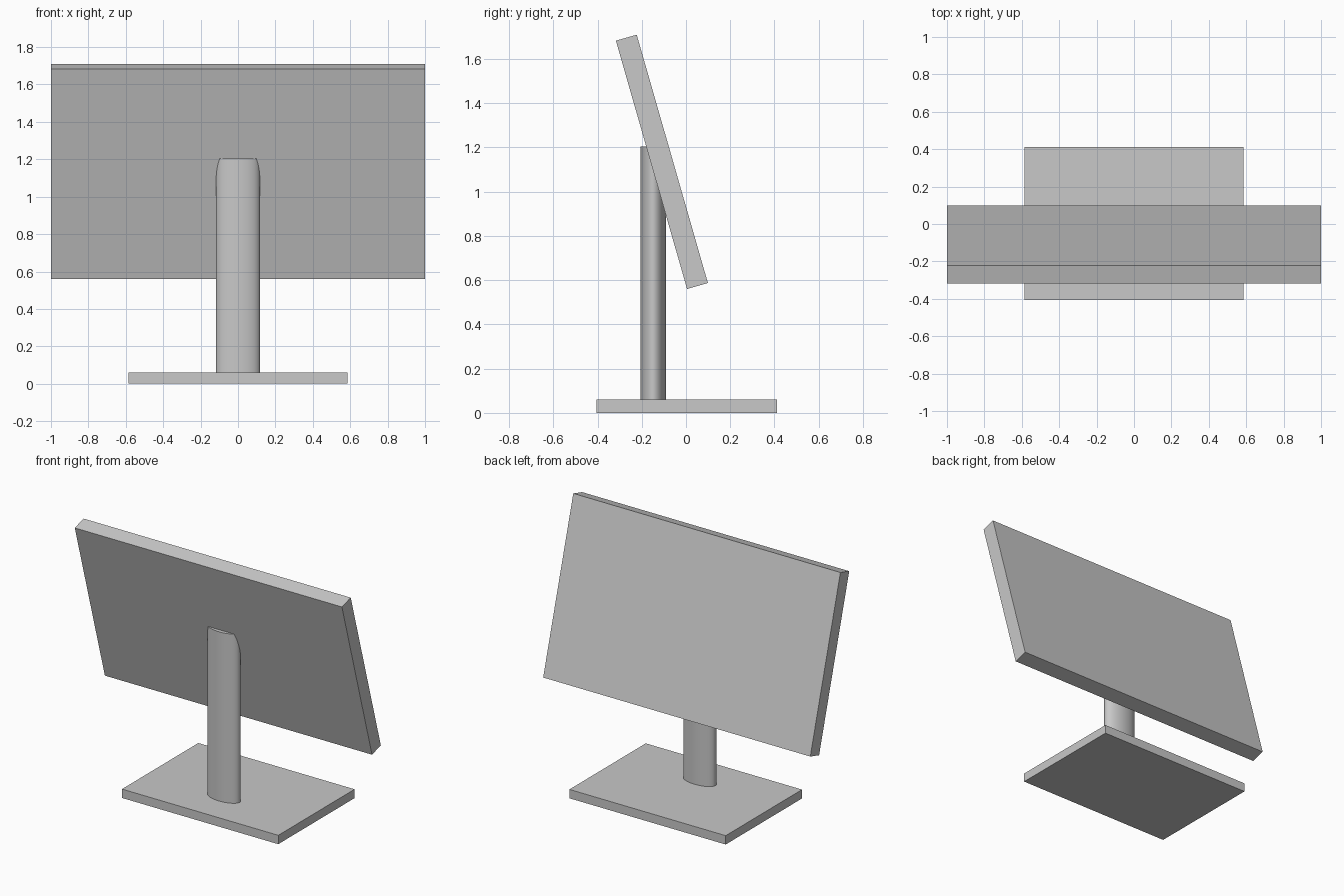
import bpy
import math

if "Cube" in bpy.data.objects:
    bpy.data.objects.remove(bpy.data.objects["Cube"], do_unlink=True)

# Single grey finish
grey = bpy.data.materials.new("light_grey")
grey.use_nodes = True
colour = (0.58, 0.58, 0.58, 1)
grey.diffuse_color = colour
for node in grey.node_tree.nodes:
    if node.type == 'BSDF_PRINCIPLED':
        node.inputs["Base Color"].default_value = colour


def finish(name, size):
    obj = bpy.context.object
    obj.name = name
    obj.scale = size
    bpy.ops.object.transform_apply(location=False, rotation=False, scale=True)
    obj.data.materials.append(grey)
    return obj


def box(name, centre, size, tilt=0):
    bpy.ops.mesh.primitive_cube_add(size=1, location=centre)
    obj = finish(name, size)
    obj.rotation_euler.x = math.radians(tilt)
    return obj


# Flat foot plate
box("base_plate", (0, 0.003, 0.03), (1.17, 0.816, 0.06))

# Oval upright, its top sunk into the back of the panel
bpy.ops.mesh.primitive_cylinder_add(vertices=64, radius=0.5, depth=1, location=(0, -0.148, 0.62))
finish("stand_column", (0.234, 0.115, 1.17))
bpy.ops.object.shade_smooth_by_angle(angle=math.radians(30))

# Tilted display panel
box("display_panel", (0, -0.109, 1.135), (2, 0.098, 1.168), 16)
